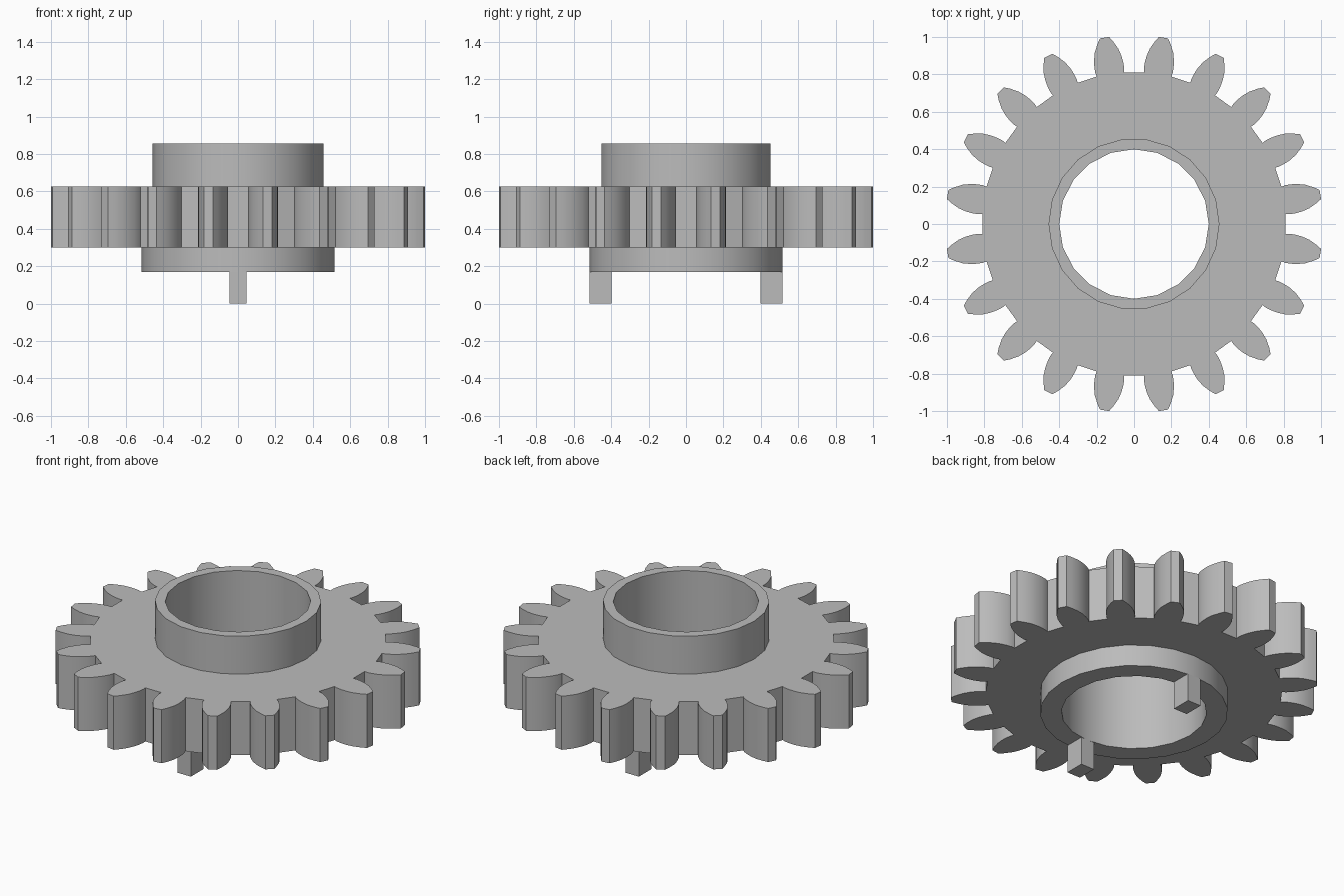
import bpy, bmesh
from math import sin, cos, pi, radians

cube = bpy.data.objects.get("Cube")
if cube:
    bpy.data.objects.remove(cube, do_unlink=True)

TEETH = 20
BORE_RADIUS = 0.40

grey = bpy.data.materials.new("plain grey")
grey.use_nodes = True
colour = (0.5, 0.5, 0.5, 1)
grey.diffuse_color = colour
grey.node_tree.nodes["Principled BSDF"].inputs["Base Color"].default_value = colour


def polar(radius, angle):
    return (radius * cos(angle), radius * sin(angle))


def circle(radius, sides):
    return [polar(radius, 2 * pi * i / sides) for i in range(sides)]


def finish(name, bm):
    bmesh.ops.recalc_face_normals(bm, faces=bm.faces)
    mesh = bpy.data.meshes.new(name)
    bm.to_mesh(mesh)
    bm.free()
    mesh.materials.append(grey)
    obj = bpy.data.objects.new(name, mesh)
    bpy.context.collection.objects.link(obj)
    return obj


def plate(name, loops, bottom, top):
    """Fill the outline, leaving inner loops as holes, and extrude it upward."""
    bm = bmesh.new()
    for loop in loops:
        verts = [bm.verts.new((x, y, bottom)) for x, y in loop]
        for a, b in zip(verts, verts[1:] + verts[:1]):
            bm.edges.new((a, b))
    bmesh.ops.triangle_fill(bm, use_beauty=True, edges=bm.edges[:])
    result = bmesh.ops.extrude_face_region(bm, geom=bm.faces[:])
    raised = [g for g in result["geom"] if isinstance(g, bmesh.types.BMVert)]
    bmesh.ops.translate(bm, verts=raised, vec=(0, 0, top - bottom))
    return finish(name, bm)


def box(name, low, high):
    bm = bmesh.new()
    bmesh.ops.create_cube(bm, size=1)
    for v in bm.verts:
        v.co = [lo if c < 0 else hi for c, lo, hi in zip(v.co, low, high)]
    return finish(name, bm)


# Tooth flank: radius and half width in degrees, from root to tip
flank = [(0.813, 5.2), (0.835, 5.4), (0.865, 5.2), (0.90, 4.75),
         (0.94, 3.9), (0.98, 2.55), (1.009, 1.4)]
outline = []
for k in range(TEETH):
    middle = 2 * pi * (k + 0.5) / TEETH
    outline += [polar(r, middle - radians(h)) for r, h in flank]
    outline += [polar(r, middle + radians(h)) for r, h in reversed(flank)]

bore = circle(BORE_RADIUS, 20)
parts = [
    plate("gear_ring", [outline, bore], 0.30, 0.625),
    plate("upper_collar", [circle(0.457, 22), bore], 0.625, 0.855),
    plate("lower_collar", [circle(0.516, 24), bore], 0.17, 0.30),
]

# Drive pegs under the lower collar
parts.append(box("front_peg", (-0.045, -0.516, 0), (0.045, -0.397, 0.17)))
parts.append(box("back_peg", (-0.045, 0.397, 0), (0.045, 0.516, 0.17)))

# Smooth round walls, keep rims and tooth tips sharp
bpy.ops.object.select_all(action="DESELECT")
for part in parts:
    part.select_set(True)
bpy.context.view_layer.objects.active = parts[0]
bpy.ops.object.shade_smooth_by_angle(angle=radians(30))
